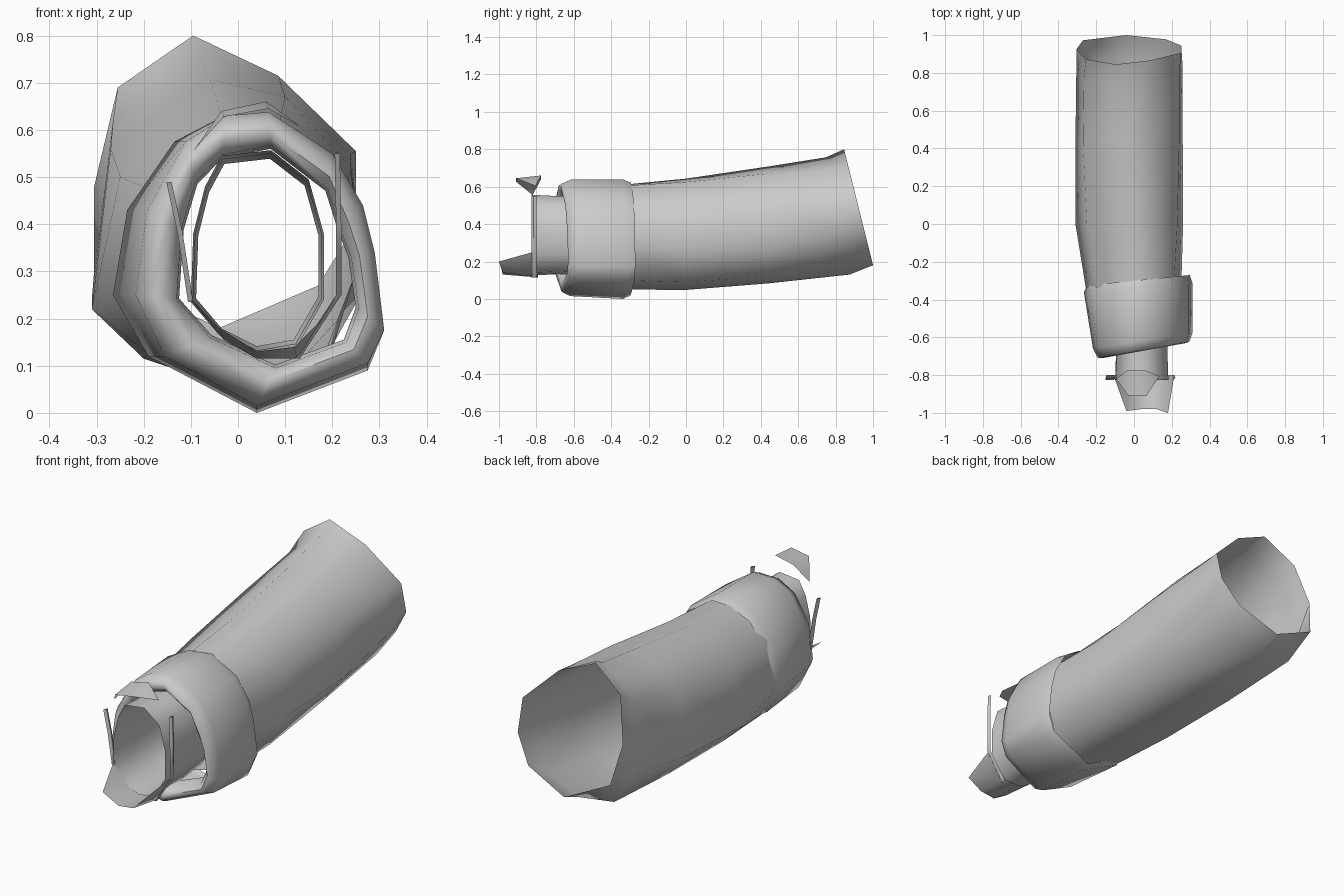
import bpy, math

if "Cube" in bpy.data.objects:
    bpy.data.objects.remove(bpy.data.objects["Cube"])


def make(name, verts, faces):
    me = bpy.data.meshes.new(name)
    me.from_pydata(verts, [], faces)
    me.update()
    ob = bpy.data.objects.new(name, me)
    bpy.context.collection.objects.link(ob)
    bpy.ops.object.select_all(action='DESELECT')
    ob.select_set(True)
    bpy.context.view_layer.objects.active = ob
    bpy.ops.object.mode_set(mode='EDIT')
    bpy.ops.mesh.select_all(action='SELECT')
    bpy.ops.mesh.normals_make_consistent(inside=False)
    bpy.ops.object.mode_set(mode='OBJECT')
    bpy.ops.object.shade_smooth_by_angle(angle=math.radians(65))
    return ob


def loft(name, rings):
    """Skin equal-length closed rows of points; open at both ends."""
    n = len(rings[0])
    faces = []
    for r in range(len(rings) - 1):
        for i in range(n):
            j = (i + 1) % n
            faces.append((r * n + i, r * n + j, (r + 1) * n + j, (r + 1) * n + i))
    return make(name, [p for row in rings for p in row], faces)


def ring(profile, y, shear_x=0, shear_z=0, scale=1, centre=(0.04, 0.33)):
    """Scale an x/z outline and place it on a tilted plane."""
    out = []
    for x, z in profile:
        x = centre[0] + (x - centre[0]) * scale
        z = centre[1] + (z - centre[1]) * scale
        out.append((x, y + shear_x * x + shear_z * z, z))
    return out


def blend(a, b, t):
    return [(p[0] + (q[0] - p[0]) * t, p[1] + (q[1] - p[1]) * t) for p, q in zip(a, b)]


# Sleeve: nine-sided tube, open and flared at the slanted back rim
wrist = [(-.03, .61), (.09, .605), (.21, .5), (.25, .3), (.19, .1),
         (0, .05), (-.19, .125), (-.255, .26), (-.2, .48)]
forearm = [(-.04, .643), (.09, .625), (.23, .48), (.26, .25), (.17, .09),
           (0, .048), (-.2, .115), (-.31, .22), (-.25, .5)]
elbow = [(-.06, .708), (.1, .67), (.24, .52), (.258, .27), (.14, .12),
         (-.02, .083), (-.21, .125), (-.31, .24), (-.27, .56)]
upper = [(-.08, .757), (.09, .70), (.24, .55), (.258, .36), (.15, .2),
         (-.03, .13), (-.22, .155), (-.305, .3), (-.265, .62)]
rim = [(-.095, .80), (.085, .715), (.25, .555), (.25, .40), (.17, .27),
       (-.04, .18), (-.27, .29), (-.305, .48), (-.255, .69)]
loft("sleeve", [ring(wrist, -.34), ring(forearm, 0), ring(elbow, .44),
                ring(upper, .9, shear_z=-.2), ring(rim, 1.045, shear_z=-.25)])

# Cuff: thicker band that rounds over and turns in around the tube,
# leaving a gap at the lower right
band = [(.065, .638), (.2, .55), (.265, .44), (.29, .34), (.31, .175), (.275, .09),
        (.04, 0), (-.19, .12), (-.265, .25), (-.235, .43), (-.135, .575), (-.03, .63)]
front = [(x * .82 if x < 0 else x, z if z > .1 else z + .015) for x, z in band]
opening = [(.07, .567), (.19, .475), (.22, .38), (.24, .33), (.256, .22), (.23, .15),
           (.08, .095), (-.06, .16), (-.13, .24), (-.12, .39), (-.09, .49), (-.035, .547)]
loft("cuff", [ring(band, -.3, .1, scale=.945), ring(band, -.34, .08),
              ring(front, -.625, .16), ring(blend(front, opening, .3), -.675, .18),
              ring(blend(front, opening, .65), -.68, .18), ring(opening, -.65, .16),
              ring(opening, -.56, .1, scale=.97)])

# Inner tube showing out of the cuff
bore = [(-.035, .545), (.07, .557), (.15, .495), (.182, .38), (.182, .24), (.125, .14),
        (.04, .125), (-.04, .165), (-.1, .235), (-.095, .38), (-.07, .48)]
loft("inner_tube", [ring(bore, -.825), ring(bore, -.68, scale=.965),
                    ring(bore, -.61, scale=.985), ring(bore, -.45, scale=.92)])

# Loose flap above the tube
make("top_flap",
     [(-.095, -.82, .555), (-.035, -.775, .64), (.06, -.775, .66), (.135, -.805, .605),
      (-.03, -.91, .628), (.065, -.91, .645)],
     [(0, 4, 1), (1, 4, 5, 2), (2, 5, 3)])

# Loose flap below the tube
make("bottom_flap",
     [(-.1, -.825, .24), (-.03, -.80, .155), (.04, -.79, .115), (.125, -.79, .115),
      (.21, -.82, .25), (-.04, -.99, .18), (.04, -.98, .13), (.12, -.98, .14), (.18, -1, .2)],
     [(0, 5, 1), (1, 5, 6, 2), (2, 6, 7, 3), (3, 7, 8), (3, 8, 4)])


# Thin vertical strips either side of the tube
def strip(name, path, width):
    loft(name, [[(x, -.825, z), (x + width, -.815, z), (x + width / 2, -.80, z)]
                for x, z in path])


strip("right_strip", [(.205, .55), (.208, .4), (.208, .25), (.12, .115)], .011)
strip("left_strip", [(-.152, .49), (-.128, .38), (-.106, .235)], .011)
